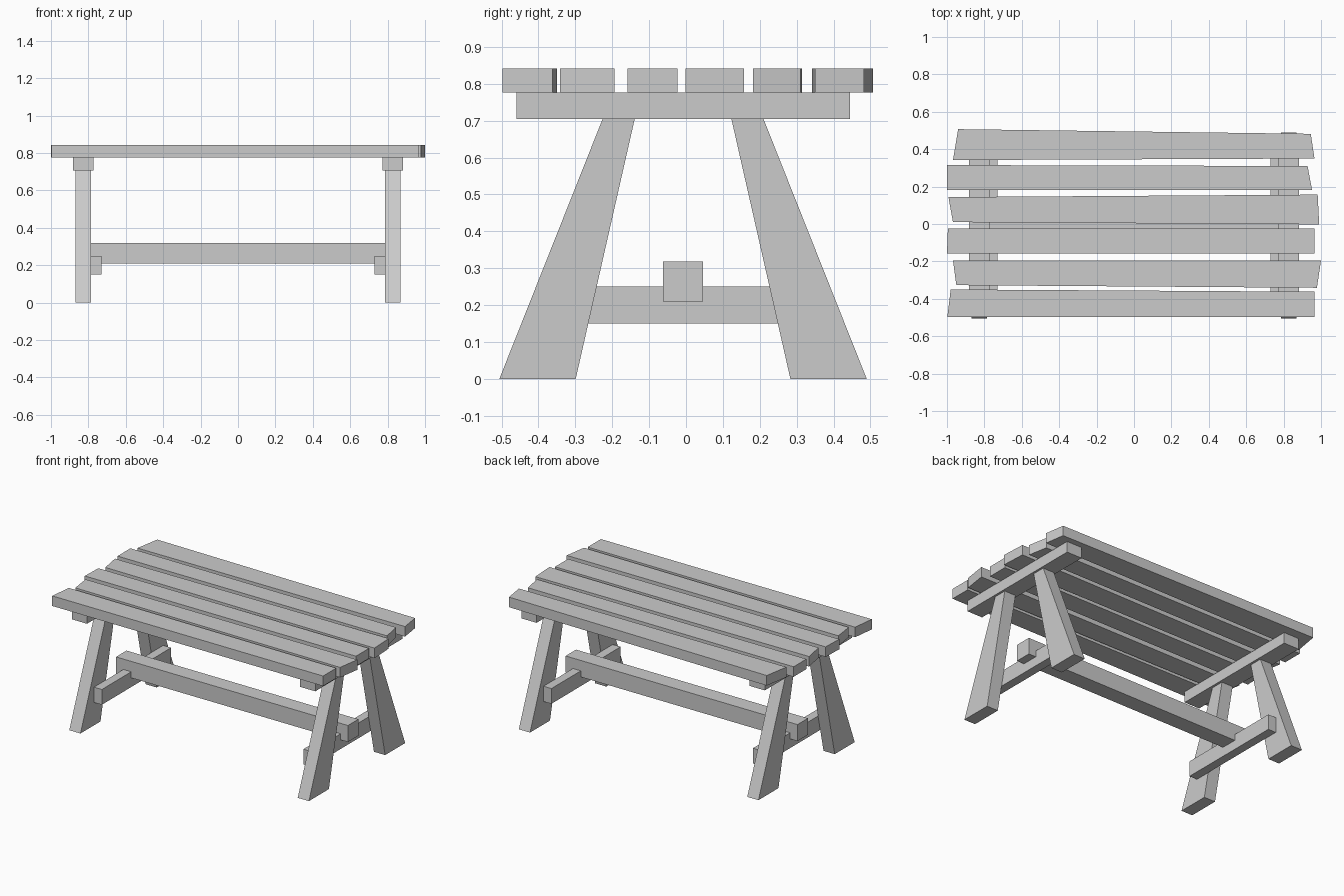
import bpy, bmesh

if "Cube" in bpy.data.objects:
    bpy.data.objects.remove(bpy.data.objects["Cube"])


def prism(name, profile, axis, lo, hi):
    """Extrude a 2D profile along z (profile = x,y) or along x (profile = y,z)."""
    bm = bmesh.new()
    place = (lambda p, t: (p[0], p[1], t)) if axis == 'z' else (lambda p, t: (t, p[0], p[1]))
    face = bm.faces.new([bm.verts.new(place(p, lo)) for p in profile])
    ext = bmesh.ops.extrude_face_region(bm, geom=[face])
    d = hi - lo
    bmesh.ops.translate(bm, verts=[v for v in ext['geom'] if isinstance(v, bmesh.types.BMVert)],
                        vec=(0, 0, d) if axis == 'z' else (d, 0, 0))
    bmesh.ops.recalc_face_normals(bm, faces=bm.faces)
    mesh = bpy.data.meshes.new(name)
    bm.to_mesh(mesh)
    bm.free()
    obj = bpy.data.objects.new(name, mesh)
    bpy.context.collection.objects.link(obj)
    return obj


def box(name, x0, x1, y0, y1, z0, z1):
    return prism(name, [(y0, z0), (y1, z0), (y1, z1), (y0, z1)], 'x', x0, x1)


# Uneven tabletop planks, back to front
planks = [
    [(-.94, .507), (.945, .482), (.965, .35), (-.968, .342)],
    [(-1, .315), (.928, .31), (.952, .182), (-1, .182)],
    [(-.992, .144), (.982, .157), (.99, -.002), (-.968, .01)],
    [(-.995, -.023), (.965, -.023), (.965, -.158), (-1, -.158)],
    [(-.968, -.194), (1, -.194), (.978, -.341), (-.95, -.327)],
    [(-.98, -.35), (.965, -.362), (.965, -.498), (-.998, -.498)],
]
for i, outline in enumerate(planks):
    prism(f"tabletop_plank_{i + 1}", outline, 'z', .776, .842)

# Trestle at each end: top bearer, two splayed tapered legs, low stretcher
YC = -.008
for side, s in (("left", -1), ("right", 1)):
    def span(a, b):
        return sorted((s * a, s * b))
    box(f"{side}_bearer", *span(.772, .882), YC - .452, YC + .452, .705, .776)
    box(f"{side}_stretcher", *span(.73, .787), YC - .358, YC + .358, .15, .25)
    for end, e in (("front", -1), ("back", 1)):
        leg = [(.291, 0), (.498, 0), (.218, .705), (.131, .705)]
        prism(f"{side}_{end}_leg", [(YC + e * y, z) for y, z in leg], 'x', *span(.787, .868))

# Long rail joining the trestles
box("long_rail", -.84, .84, YC - .054, YC + .054, .21, .318)
